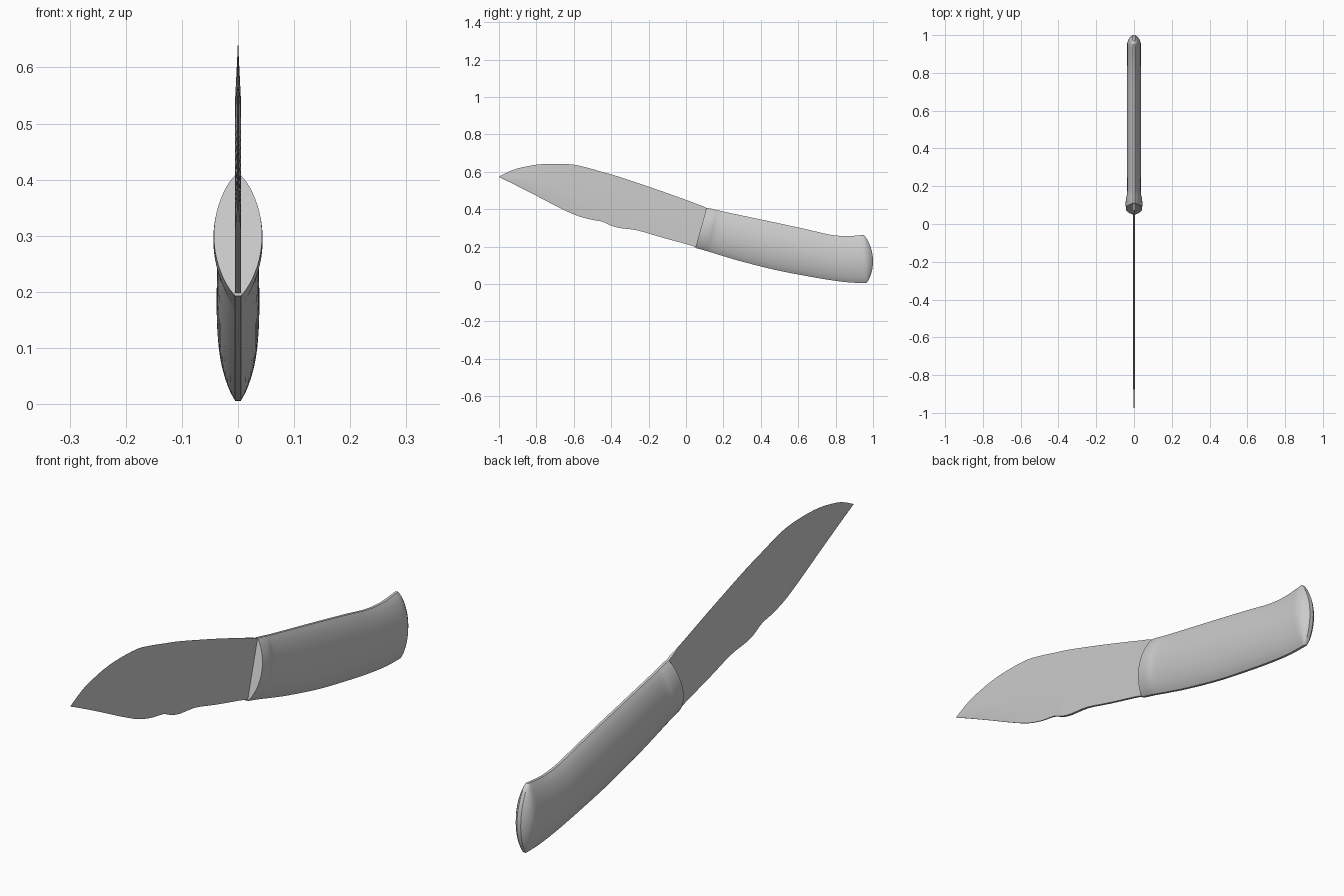
import bpy
import bmesh

cube = bpy.data.objects.get("Cube")
if cube:
    bpy.data.objects.remove(cube, do_unlink=True)

grey = bpy.data.materials.new("plain grey")
grey.use_nodes = True
COLOUR = (0.6, 0.6, 0.6, 1)
grey.diffuse_color = COLOUR
grey.node_tree.nodes["Principled BSDF"].inputs["Base Color"].default_value = COLOUR


def spline(stations, steps):
    """Smooth curve through a list of equal-length tuples."""
    out = []
    last = len(stations) - 1
    for i in range(last):
        a, b = stations[max(i - 1, 0)], stations[i]
        c, d = stations[i + 1], stations[min(i + 2, last)]
        for k in range(steps):
            t = k / steps
            out.append(tuple(
                q + 0.5 * t * (r - p + t * (2 * p - 5 * q + 4 * r - s + t * (3 * (q - r) + s - p)))
                for p, q, r, s in zip(a, b, c, d)))
    out.append(stations[-1])
    return out


def loft(name, halves, angle):
    """Skin mirrored cross-sections; each half runs bottom to top on +x."""
    bm = bmesh.new()
    rings = []
    for half in halves:
        loop = half + [(-x, y, z) for x, y, z in reversed(half)]
        rings.append([bm.verts.new(p) for p in loop])
    n = len(rings[0])
    for a, b in zip(rings, rings[1:]):
        for i in range(n):
            j = (i + 1) % n
            bm.faces.new((a[i], a[j], b[j], b[i]))
    # Cap both ends with strips joining the two sides
    for ring in (rings[0], rings[-1]):
        for i in range(n // 2 - 1):
            bm.faces.new((ring[i], ring[i + 1], ring[n - 2 - i], ring[n - 1 - i]))
    bmesh.ops.remove_doubles(bm, verts=bm.verts, dist=0.00005)
    bmesh.ops.recalc_face_normals(bm, faces=bm.faces)
    mesh = bpy.data.meshes.new(name)
    bm.to_mesh(mesh)
    bm.free()
    mesh.materials.append(grey)
    obj = bpy.data.objects.new(name, mesh)
    bpy.context.collection.objects.link(obj)
    bpy.ops.object.select_all(action="DESELECT")
    obj.select_set(True)
    bpy.context.view_layer.objects.active = obj
    bpy.ops.object.shade_smooth_by_angle(angle=angle)
    return obj


def lens(yt, zt, yb, zb, width, bulge=0.0, flat=0.005, count=20):
    """Half of a lens section between a bottom and a top point."""
    half = []
    for i in range(count + 1):
        t = i / count
        round_off = max(0, 1 - (2 * t - 1) ** 2) ** 0.85
        half.append((flat + (width - flat) * round_off,
                     yb + (yt - yb) * t + bulge * round_off,
                     zb + (zt - zb) * t))
    return half


# Blade: y, edge height, spine height, half thickness, spine half thickness
blade_stations = [
    (-1.0, 0.575, 0.572, 0.0006, 0.0003),
    (-0.95, 0.600, 0.548, 0.002, 0.0006),
    (-0.9, 0.618, 0.523, 0.0035, 0.0007),
    (-0.8, 0.638, 0.472, 0.005, 0.0008),
    (-0.7, 0.643, 0.42, 0.005, 0.001),
    (-0.6, 0.638, 0.372, 0.005, 0.0015),
    (-0.52, 0.62, 0.347, 0.005, 0.002),
    (-0.45, 0.60, 0.334, 0.005, 0.003),
    (-0.4, 0.586, 0.312, 0.005, 0.005),
    (-0.35, 0.571, 0.299, 0.005, 0.005),
    (-0.26, 0.541, 0.287, 0.005, 0.005),
    (-0.14, 0.50, 0.252, 0.005, 0.005),
    (0.0, 0.450, 0.214, 0.005, 0.005),
]
sections = []
for y, top, bottom, thick, spine in spline(blade_stations, 3):
    h = top - bottom
    sections.append([(spine, y, bottom), (thick, y, bottom + 0.2 * h),
                     (thick, y, bottom + 0.45 * h), (0.0003, y, top)])
# Full-thickness heel leaning back into the guard
for yt, zt, yb, zb, edge in ((0.04, 0.435, 0.03, 0.205, 0.001),
                             (0.085, 0.418, 0.05, 0.198, 0.005),
                             (0.125, 0.400, 0.07, 0.195, 0.005)):
    sections.append([(w, yb + (yt - yb) * t, zb + (zt - zb) * t)
                     for w, t in ((0.005, 0), (0.005, 0.2), (0.005, 0.45), (edge, 1))])
loft("blade", sections, 0.5)

# Guard collar and grip: top point, bottom point, half width
grip_stations = [
    (0.11, 0.408, 0.05, 0.193, 0.043),
    (0.13, 0.404, 0.08, 0.185, 0.044),
    (0.155, 0.398, 0.105, 0.178, 0.043),
    (0.18, 0.392, 0.135, 0.169, 0.037),
    (0.23, 0.381, 0.19, 0.152, 0.036),
    (0.32, 0.362, 0.30, 0.12, 0.037),
    (0.5, 0.324, 0.48, 0.075, 0.038),
    (0.66, 0.289, 0.66, 0.040, 0.038),
    (0.77, 0.264, 0.78, 0.020, 0.037),
    (0.86, 0.256, 0.88, 0.008, 0.036),
    (0.95, 0.263, 0.965, 0.006, 0.036),
]
sections = [lens(*s) for s in spline(grip_stations, 4)]
# Pommel faces slope to a rounded ridge
yt, zt, yb, zb, width = grip_stations[-1]
for narrow, bulge in ((0.031, 0.016), (0.02, 0.032), (0.008, 0.042)):
    sections.append(lens(yt, zt, yb, zb, narrow, bulge))
loft("grip_and_guard", sections, 0.6)
